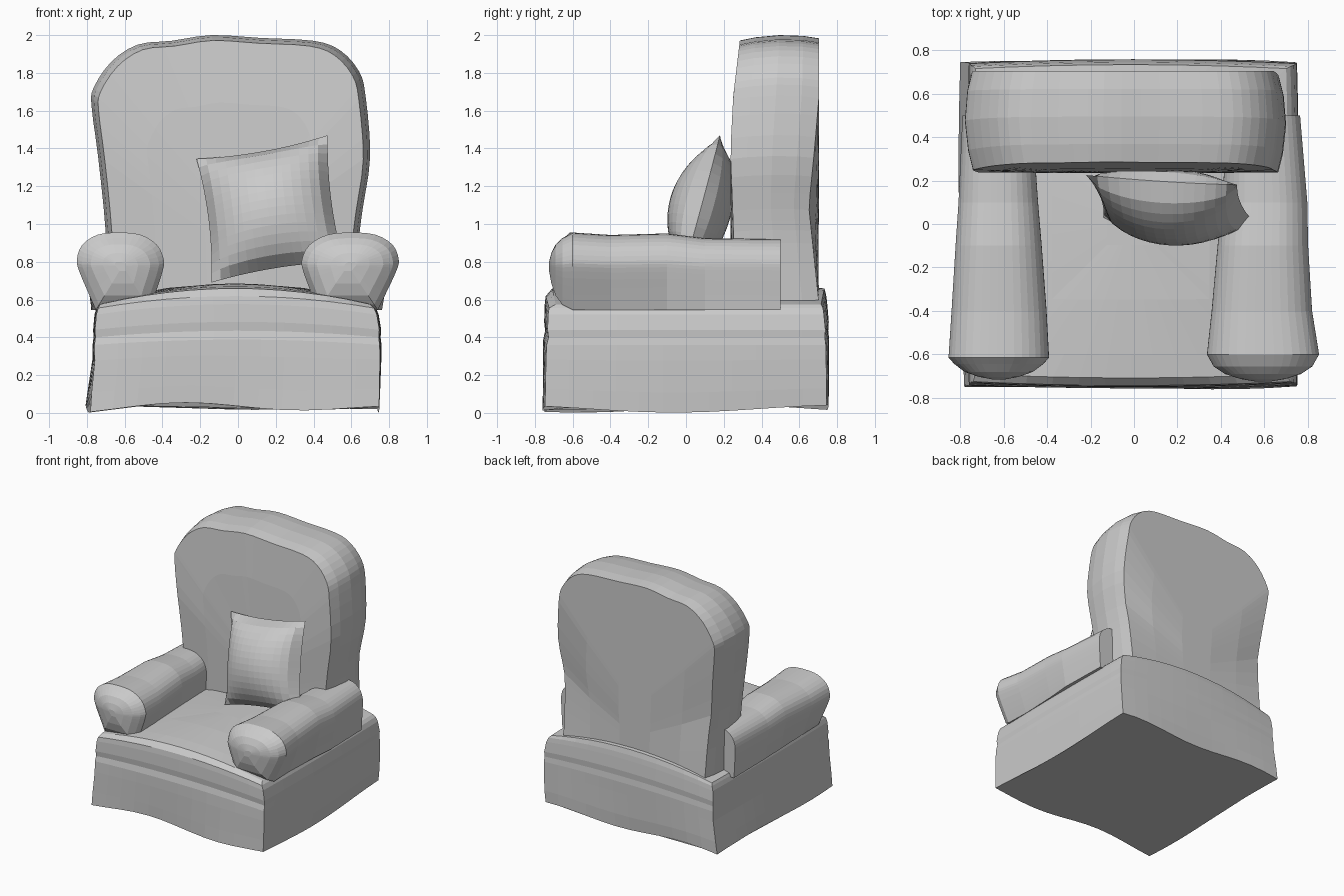
import bpy, bmesh, math
from mathutils import Vector

if "Cube" in bpy.data.objects:
    bpy.data.objects.remove(bpy.data.objects["Cube"])

fabric = bpy.data.materials.new("grey fabric")
fabric.diffuse_color = (0.6, 0.6, 0.6, 1)
fabric.use_nodes = True
fabric.node_tree.nodes["Principled BSDF"].inputs["Base Color"].default_value = fabric.diffuse_color


def loft(name, rings):
    """Skin a list of equal closed rings and cap both ends."""
    bm = bmesh.new()
    loops = [[bm.verts.new(p) for p in r] for r in rings]
    n = len(loops[0])
    for a, b in zip(loops, loops[1:]):
        for i in range(n):
            j = (i + 1) % n
            bm.faces.new((a[i], a[j], b[j], b[i]))
    bm.faces.new(loops[0])
    bm.faces.new(loops[-1])
    bmesh.ops.remove_doubles(bm, verts=bm.verts, dist=0.0005)
    bmesh.ops.recalc_face_normals(bm, faces=bm.faces)
    me = bpy.data.meshes.new(name)
    bm.to_mesh(me)
    bm.free()
    me.materials.append(fabric)
    ob = bpy.data.objects.new(name, me)
    bpy.context.collection.objects.link(ob)
    return ob


def spline(pts, n=3):
    """Open Catmull-Rom through 2D points."""
    p = [Vector(q) for q in pts]
    p = [p[0]] + p + [p[-1]]
    out = []
    for i in range(1, len(p) - 2):
        a, b, c, d = p[i - 1:i + 3]
        for k in range(n):
            t = k / n
            out.append(0.5 * (2 * b + (c - a) * t + (2 * a - 5 * b + 4 * c - d) * t * t
                              + (3 * b - a - 3 * c + d) * t ** 3))
    return out + [p[-1]]


def interp(table, x):
    for (x0, y0), (x1, y1) in zip(table, table[1:]):
        if x <= x1:
            return y0 + (y1 - y0) * max(0, (x - x0) / (x1 - x0))
    return table[-1][1]


# Seat base: wavy skirt with a crowned top
N = 12
side = [-1 + 2 * i / N for i in range(N)]
square = ([(s, -1) for s in side] + [(1, s) for s in side]
          + [(-s, 1) for s in side] + [(-1, -s) for s in side])


def base_ring(z, xl, xr, yf, yb, crown, k=1.0, wave=0.0):
    ring = []
    for u, v in square:
        u, v = u * k, v * k
        x = xl + (xr - xl) * (u + 1) / 2
        y = yf + (yb - yf) * (v + 1) / 2
        y += 0.018 * v * (1 - u * u)
        x += 0.01 * u * (1 - v * v)
        w = math.sin(3.3 * u + 1.5 * v + 0.6)
        x += wave * 0.5 * w * abs(u) ** 8
        y -= wave * 0.5 * w * abs(v) ** 8
        ring.append((x, y, z + crown * (1 - u * u) * (1 - 0.3 * v * v)
                     + wave * math.sin(4 * u - 2.5 * v + 0.5)))
    return ring


loft("seat_base", [
    base_ring(0.022, -0.79, 0.74, -0.74, 0.735, 0.02, 1, 0.02),
    base_ring(0.12, -0.78, 0.745, -0.74, 0.74, 0.02, 1, 0.012),
    base_ring(0.28, -0.76, 0.75, -0.74, 0.74, 0.03, 1, 0.004),
    base_ring(0.36, -0.76, 0.75, -0.738, 0.74, 0.04),
    base_ring(0.40, -0.755, 0.745, -0.728, 0.735, 0.05),
    base_ring(0.44, -0.757, 0.748, -0.733, 0.738, 0.06),
    base_ring(0.52, -0.75, 0.735, -0.73, 0.73, 0.08),
    base_ring(0.555, -0.74, 0.72, -0.725, 0.725, 0.09),
    base_ring(0.575, -0.73, 0.70, -0.69, 0.715, 0.12),
    base_ring(0.575, -0.73, 0.70, -0.69, 0.715, 0.12, 0.85),
    base_ring(0.575, -0.73, 0.70, -0.69, 0.715, 0.115, 0.5),
    base_ring(0.575, -0.73, 0.70, -0.69, 0.715, 0.11, 0.15)])

# Backrest: rounded outline, bulged around the rim
outline = spline([(-0.69, 0.57), (-0.70, 0.95), (-0.74, 1.35), (-0.775, 1.62),
                  (-0.765, 1.72), (-0.67, 1.86), (-0.53, 1.95), (-0.35, 1.97),
                  (-0.14, 2.0), (0.12, 1.985), (0.40, 1.97), (0.54, 1.92),
                  (0.64, 1.81), (0.675, 1.68), (0.70, 1.36), (0.66, 1.08),
                  (0.64, 0.90), (0.63, 0.57)])
front_y = [(0.57, 0.26), (1.0, 0.25), (1.4, 0.235), (1.7, 0.25), (2.0, 0.285)]
back_y = [(0.57, 0.705), (1.1, 0.65), (1.4, 0.68), (1.7, 0.705), (2.0, 0.705)]


def back_ring(t, kx, kz, flat=None, mix=0.0):
    ring = []
    for x, z in outline:
        y = interp(front_y, z) * (1 - t) + interp(back_y, z) * t
        if flat is not None:
            y = y * (1 - mix) + flat * mix
        ring.append((-0.035 + (x + 0.035) * kx, y, 0.57 + (z - 0.57) * kz))
    return ring


loft("backrest", [
    back_ring(0, 0.2, 0.5, 0.235, 0.9), back_ring(0, 0.6, 0.75, 0.235, 0.6),
    back_ring(0, 0.95, 0.98), back_ring(0.2, 0.98, 0.992), back_ring(0.5, 1, 1),
    back_ring(0.8, 0.985, 0.997), back_ring(1, 0.955, 0.988),
    back_ring(1, 0.6, 0.75, 0.705, 0.6), back_ring(1, 0.2, 0.5, 0.705, 0.9)])

# Armrests: mushroom section lofted back, with a domed front
section = spline([(-0.62, 0), (-0.76, 0.2), (-0.96, 0.5), (-1, 0.65), (-0.86, 0.84),
                  (-0.5, 0.97), (0, 1), (0.5, 0.97), (0.86, 0.84), (1, 0.65),
                  (0.96, 0.5), (0.76, 0.2), (0.62, 0)])


def arm_ring(y, xl, xr, top, k=1.0, square_up=0.0, lean=0.0):
    cx, hx, bot = (xl + xr) / 2, (xr - xl) / 2, 0.545
    ring = []
    for u, w in section:
        if w < 0.65:
            u += (math.copysign(1, u) - u) * square_up
        z = bot + (top - bot) * w
        ring.append((cx + u * hx * k + lean * (1 - w), y, 0.78 + (z - 0.78) * k))
    return ring


def arm(name, tip, dy, widths, lean):
    f = widths[0]
    dome = [(tip, 0.12), (tip + 0.012, 0.4), (tip + 0.035, 0.68), (tip + 0.07, 0.88)]
    rings = [arm_ring(y, *f, 0.945, k, 0, lean) for y, k in dome]
    stations = [(dy, 0.955, 0), (-0.4, 0.942, 0.15), (-0.1, 0.95, 0.4),
                (0.1, 0.925, 0.6), (0.5, 0.92, 0.85)]
    rings += [arm_ring(y, *w, t, 1, s, lean * (1 - s))
              for (y, t, s), w in zip(stations, widths)]
    loft(name, rings)


arm("left_armrest", -0.715, -0.615,
    [(-0.86, -0.40), (-0.845, -0.41), (-0.825, -0.43), (-0.81, -0.445), (-0.79, -0.47)], 0.02)
arm("right_armrest", -0.725, -0.60,
    [(0.345, 0.858), (0.365, 0.825), (0.39, 0.805), (0.41, 0.80), (0.43, 0.765)], -0.02)

# Throw pillow: two bulged sheets between four pulled-out corners
BL, BR = Vector((-0.14, 0.03, 0.69)), Vector((0.56, 0.0, 0.80))
TL, TR = Vector((-0.22, 0.225, 1.345)), Vector((0.475, 0.18, 1.47))
normal = (BR - BL).cross(TL - BL).normalized()
M = 14
bm = bmesh.new()
for depth in (0.20, -0.13):
    grid = []
    for j in range(M + 1):
        row = []
        for i in range(M + 1):
            u, v = -1 + 2 * i / M, -1 + 2 * j / M
            pu = u * (1 - 0.07 * (1 - v * v))
            pv = v * (1 - 0.07 * (1 - u * u))
            a, b = (pu + 1) / 2, (pv + 1) / 2
            p = (BL * (1 - a) + BR * a) * (1 - b) + (TL * (1 - a) + TR * a) * b
            p += normal * depth * ((1 - u * u) * (1 - v * v)) ** 0.6
            row.append(bm.verts.new(p))
        grid.append(row)
    for j in range(M):
        for i in range(M):
            bm.faces.new((grid[j][i], grid[j][i + 1], grid[j + 1][i + 1], grid[j + 1][i]))
bmesh.ops.remove_doubles(bm, verts=bm.verts, dist=0.0005)
bmesh.ops.recalc_face_normals(bm, faces=bm.faces)
mesh = bpy.data.meshes.new("throw_pillow")
bm.to_mesh(mesh)
bm.free()
mesh.materials.append(fabric)
bpy.context.collection.objects.link(bpy.data.objects.new("throw_pillow", mesh))
